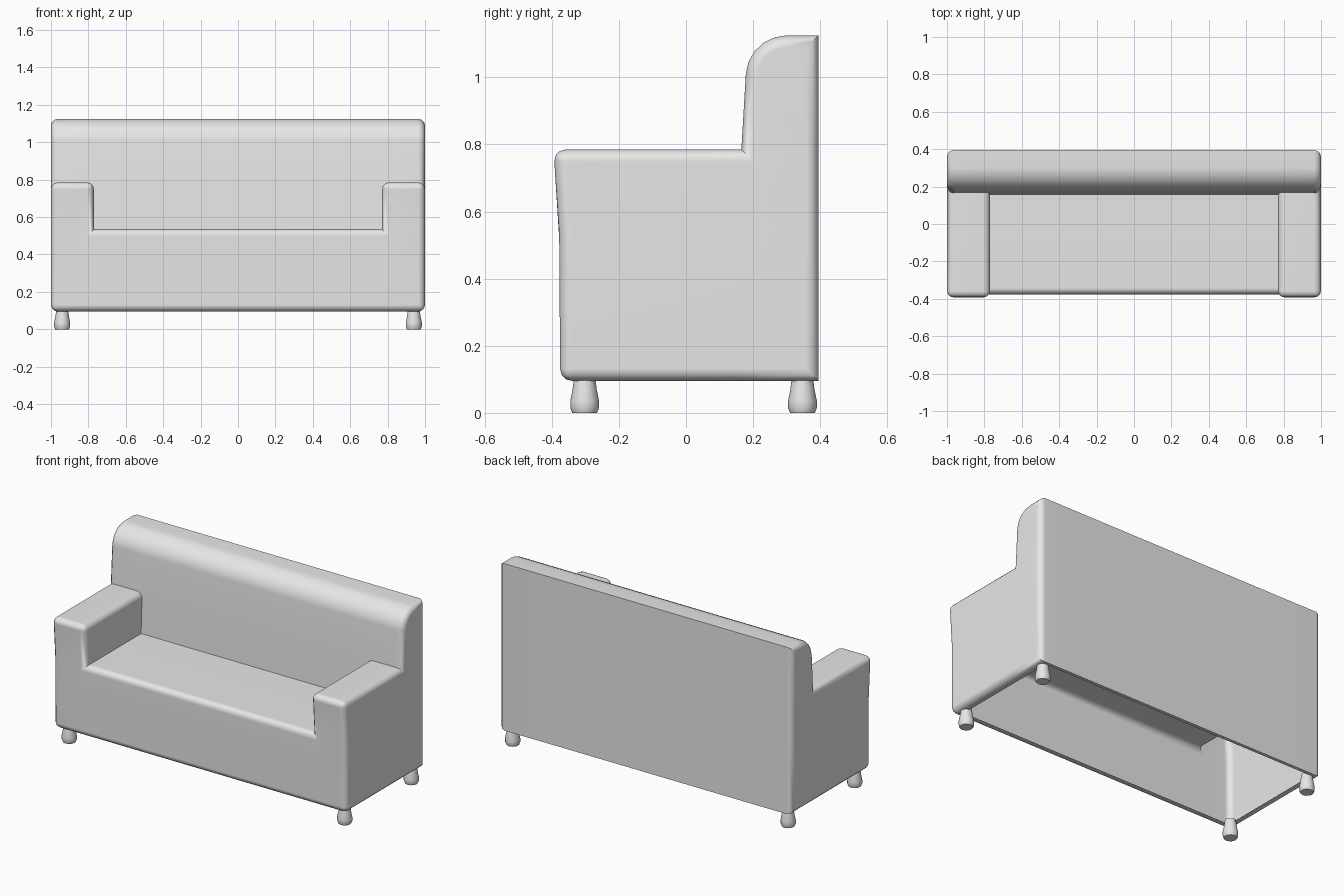
import bpy, bmesh
from math import radians
from mathutils import Vector

cube = bpy.data.objects.get("Cube")
if cube:
    bpy.data.objects.remove(cube, do_unlink=True)

grey = bpy.data.materials.new("light grey")
grey.use_nodes = True
COLOUR = (0.8, 0.8, 0.8, 1)
grey.diffuse_color = COLOUR
grey.node_tree.nodes["Principled BSDF"].inputs["Base Color"].default_value = COLOUR


def finish(bm, name):
    mesh = bpy.data.meshes.new(name)
    bm.to_mesh(mesh)
    bm.free()
    obj = bpy.data.objects.new(name, mesh)
    bpy.context.collection.objects.link(obj)
    mesh.materials.append(grey)
    bpy.ops.object.select_all(action='DESELECT')
    obj.select_set(True)
    bpy.context.view_layer.objects.active = obj
    bpy.ops.object.shade_smooth_by_angle(angle=radians(42))
    return obj


# Sofa shell: blocks for seat, arms and back, keeping only the outer faces
XS = (-1, -0.77, 0.77, 1)
ZS = (0.095, 0.535, 0.785, 1.125)
FRONT = (-0.375, -0.378, -0.395, -0.395)   # arm front leans out with height
MIDDLE = (0.155, 0.155, 0.165, 0.185)      # back rest leans back with height
BACK = 0.395


def filled(i, j, k):
    if not (0 <= i < 3 and 0 <= j < 2 and 0 <= k < 3):
        return False
    levels = 3 if j == 1 else (1 if i == 1 else 2)
    return k < levels


def point(i, j, k):
    return Vector((XS[i], (FRONT[k], MIDDLE[k], BACK)[j], ZS[k]))


bm = bmesh.new()
for i in range(3):
    for j in range(2):
        for k in range(3):
            if not filled(i, j, k):
                continue
            for axis in range(3):
                for side in (0, 1):
                    step = [0, 0, 0]
                    step[axis] = 2 * side - 1
                    if filled(i + step[0], j + step[1], k + step[2]):
                        continue
                    corners = []
                    for a, b in ((0, 0), (1, 0), (1, 1), (0, 1)):
                        c = [a, b]
                        c.insert(axis, side)
                        corners.append(bm.verts.new(point(i + c[0], j + c[1], k + c[2])))
                    bm.faces.new(corners)
bmesh.ops.remove_doubles(bm, verts=bm.verts[:], dist=0.001)
bmesh.ops.recalc_face_normals(bm, faces=bm.faces[:])


# Large roll along the top front of the back rest
def on_roll(e):
    return all(v.co.z > 1.12 and v.co.y < 0.3 for v in e.verts) and \
        abs(e.verts[0].co.y - e.verts[1].co.y) < 0.01


bmesh.ops.bevel(bm, geom=[e for e in bm.edges if on_roll(e)], offset=0.115,
                segments=5, profile=0.5, affect='EDGES', clamp_overlap=False)


# Soft rounding on the other outer edges, leaving the long back edges crisp
def is_soft(e):
    if len(e.link_faces) != 2 or e.calc_face_angle_signed(0) < radians(50):
        return False
    a, b = (v.co for v in e.verts)
    return not (min(a.y, b.y) > 0.39 and abs(a.z - b.z) < 0.001)


bmesh.ops.bevel(bm, geom=[e for e in bm.edges if is_soft(e)], offset=0.036,
                segments=3, profile=0.5, affect='EDGES', clamp_overlap=True)

# Open underside with a narrow lip
bm.normal_update()
under = [f for f in bm.faces if f.normal.z < -0.97 and f.calc_center_median().z < 0.1]
bmesh.ops.inset_region(bm, faces=under, thickness=0.02, use_even_offset=True)
bmesh.ops.delete(bm, geom=under, context='FACES')
shell = finish(bm, "sofa_body")
shell.modifiers.new("even shading", 'WEIGHTED_NORMAL').keep_sharp = True


# Turned legs: rings joined from the floor up
LEG = ((0.037, 0.0), (0.043, 0.015), (0.043, 0.035), (0.036, 0.07), (0.031, 0.11))
SIDES = 12


def leg(name, x, y):
    bm = bmesh.new()
    rings = []
    for radius, z in LEG:
        ring = bmesh.ops.create_circle(bm, segments=SIDES, radius=radius)["verts"]
        for v in ring:
            v.co += Vector((x, y, z))
        rings.append(ring)
    for low, high in zip(rings, rings[1:]):
        for n in range(SIDES):
            m = (n + 1) % SIDES
            bm.faces.new((low[n], low[m], high[m], high[n]))
    bm.faces.new(rings[0])
    bm.faces.new(rings[-1])
    bmesh.ops.recalc_face_normals(bm, faces=bm.faces[:])
    finish(bm, name)


for side, x in (("left", 0.94), ("right", -0.94)):
    leg("front_leg_" + side, x, -0.302)
    leg("back_leg_" + side, x, 0.347)
